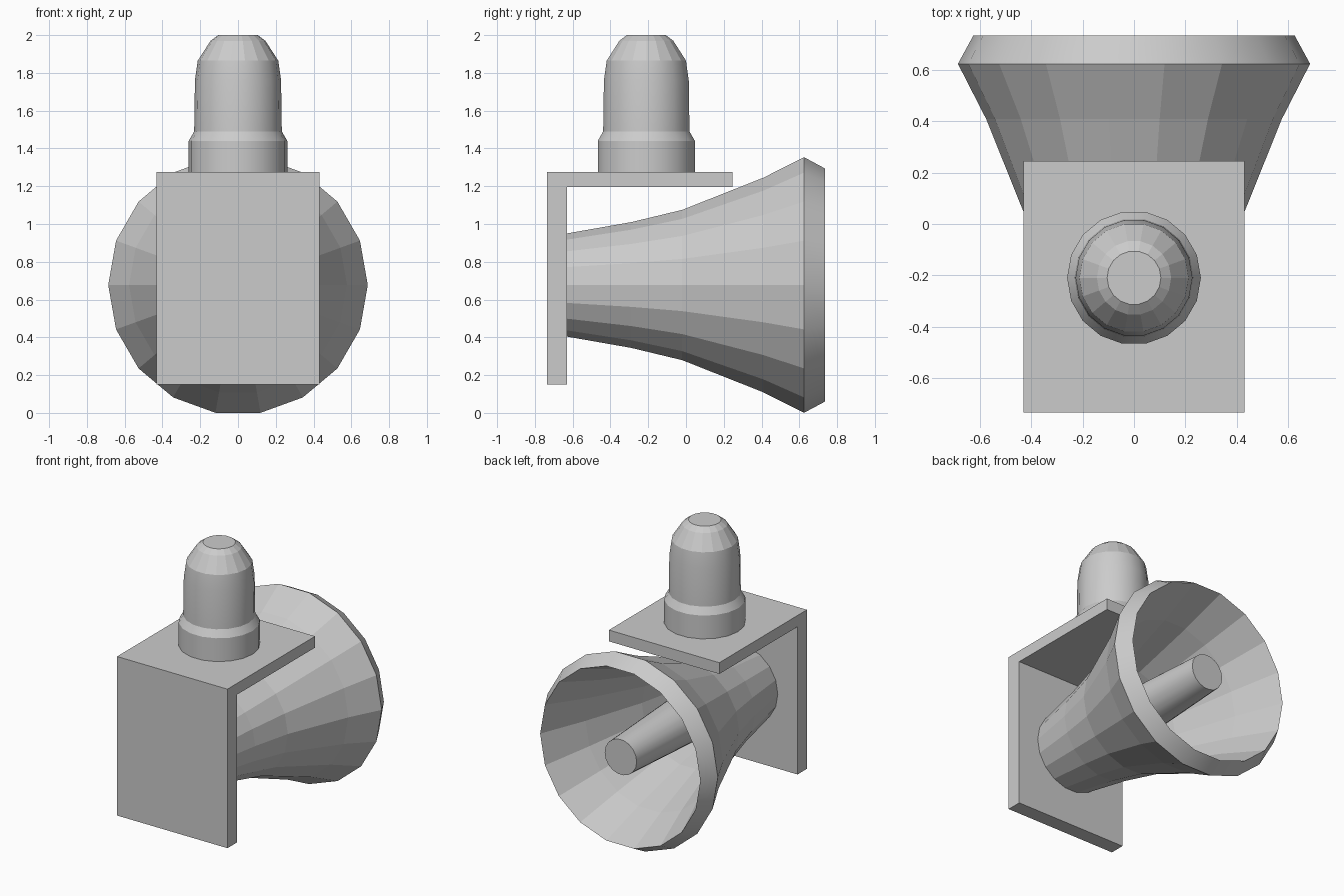
import bpy, bmesh, math
from mathutils import Matrix

if "Cube" in bpy.data.objects:
    bpy.data.objects.remove(bpy.data.objects["Cube"])

SIDES = 18


def finish(name, bm):
    bmesh.ops.recalc_face_normals(bm, faces=bm.faces[:])
    mesh = bpy.data.meshes.new(name)
    bm.to_mesh(mesh)
    bm.free()
    obj = bpy.data.objects.new(name, mesh)
    bpy.context.collection.objects.link(obj)
    return obj


def lathe(name, profile, place, smooth=()):
    """Revolve (radius, height) points around z, cap both ends, then place.
    Bands whose index is in smooth are smooth shaded, the rest stay flat."""
    bm = bmesh.new()
    rings = []
    for r, h in profile:
        angles = [2 * math.pi * i / SIDES for i in range(SIDES)]
        rings.append([bm.verts.new((r * math.cos(a), r * math.sin(a), h)) for a in angles])
    for k in range(len(rings) - 1):
        lo, hi = rings[k], rings[k + 1]
        for i in range(SIDES):
            j = (i + 1) % SIDES
            f = bm.faces.new((lo[i], lo[j], hi[j], hi[i]))
            f.smooth = k in smooth
    bm.faces.new(rings[0])
    bm.faces.new(rings[-1])
    bm.normal_update()
    for e in bm.edges:
        if e.calc_face_angle(0) > math.radians(25) or not all(f.smooth for f in e.link_faces):
            e.smooth = False
    bm.transform(place)
    return finish(name, bm)


# Bracket: L-shaped side profile extruded across x
bm = bmesh.new()
outline = [(-0.735, 0.15), (-0.63, 0.15), (-0.63, 1.195), (0.245, 1.195), (0.245, 1.275), (-0.735, 1.275)]
face = bm.faces.new([bm.verts.new((-0.432, y, z)) for y, z in outline])
side = bmesh.ops.extrude_face_region(bm, geom=[face])
bmesh.ops.translate(bm, vec=(0.864, 0, 0),
                    verts=[v for v in side["geom"] if isinstance(v, bmesh.types.BMVert)])
finish("mounting_bracket", bm)

# Horn axis: local z becomes world y
horn_axis = Matrix.Translation((0, 0, 0.677)) @ Matrix.Rotation(-math.pi / 2, 4, 'X')

# Flared bell: outer wall, bevelled rim, then the hollow inner wall
lathe("horn_bell", [(0.277, -0.632), (0.338, -0.29), (0.404, -0.02), (0.577, 0.41), (0.687, 0.625),
                    (0.627, 0.735),
                    (0.50, 0.41), (0.36, -0.02), (0.30, -0.29), (0.25, -0.60)],
      horn_axis, smooth={4})

# Tapered tube in the middle of the bell
lathe("horn_inner_tube", [(0.19, -0.61), (0.125, 0.73)], horn_axis, smooth={0})

# Beacon lamp on the shelf
lathe("beacon_lamp", [(0.261, 1.27), (0.261, 1.44), (0.232, 1.49), (0.228, 1.76),
                      (0.213, 1.865), (0.145, 1.97), (0.105, 2.0)],
      Matrix.Translation((0, -0.21, 0)), smooth={0, 1, 2, 3})
